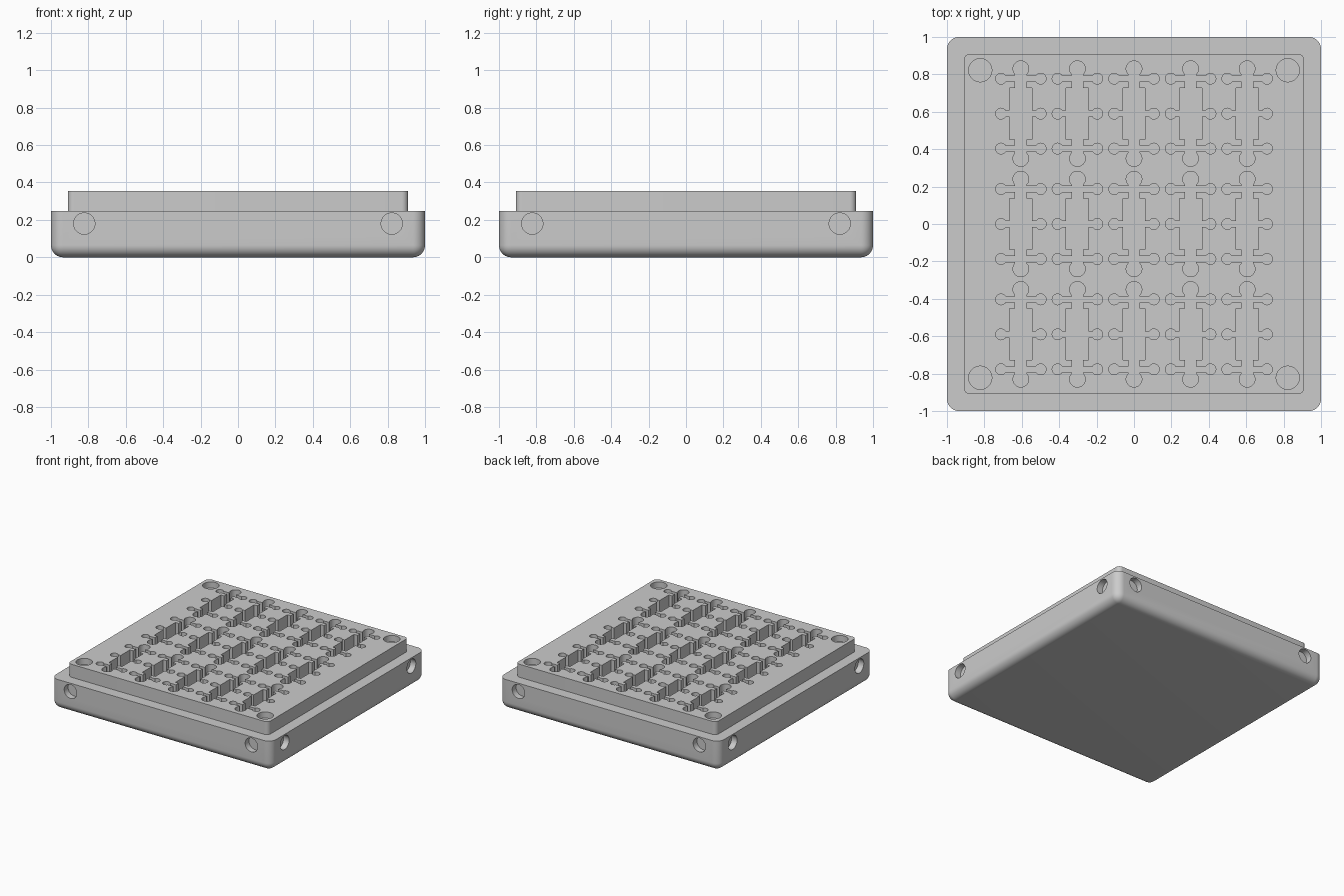
import bpy, bmesh
from math import pi, asin, acos, sin, cos
from mathutils import Matrix, Vector

cube = bpy.data.objects.get("Cube")
if cube:
    bpy.data.objects.remove(cube, do_unlink=True)

TOP, RIM = 0.355, 0.248
POCKET_DEPTH, HOLE_DEPTH = 0.2, 0.05

gray = bpy.data.materials.new("plain gray")
gray.use_nodes = True
gray.diffuse_color = (0.6, 0.6, 0.6, 1)
gray.node_tree.nodes["Principled BSDF"].inputs["Base Color"].default_value = (0.6, 0.6, 0.6, 1)


def make_object(name, bm):
    bmesh.ops.recalc_face_normals(bm, faces=bm.faces)
    mesh = bpy.data.meshes.new(name)
    bm.to_mesh(mesh)
    bm.free()
    mesh.materials.append(gray)
    obj = bpy.data.objects.new(name, mesh)
    bpy.context.collection.objects.link(obj)
    return obj


def rounded_slab(name, half, z0, z1, radius, round_bottom):
    bm = bmesh.new()
    place = Matrix.Translation((0, 0, (z0 + z1) / 2)) @ Matrix.Diagonal((2 * half, 2 * half, z1 - z0, 1))
    bmesh.ops.create_cube(bm, size=1, matrix=place)
    mid = (z0 + z1) / 2
    edges = []
    for e in bm.edges:
        a, b = e.verts
        upright = abs(a.co.z - b.co.z) > 0.01
        if upright or (round_bottom and a.co.z < mid):
            edges.append(e)
    bmesh.ops.bevel(bm, geom=edges, offset=radius, segments=10, profile=0.5, affect='EDGES')
    return make_object(name, bm)


def arc(cx, cy, r, a0, a1, n):
    return [(cx + r * cos(a0 + (a1 - a0) * i / n), cy + r * sin(a0 + (a1 - a0) * i / n)) for i in range(n + 1)]


def pocket_outline():
    """One quadrant of the knobbed slot, mirrored to the other three."""
    slot, knob, end = 0.016, 0.029, 0.042
    open_angle = pi - asin(slot / knob)
    row, body, spine, out = 0.187, 0.06, 0.03, 0.106
    q = arc(out, 0, knob, 0, open_angle, 10)
    q += [(body, slot), (body, 0.137), (spine, 0.137), (spine, row - slot)]
    q += arc(out, row, knob, -open_angle, open_angle, 20)
    q += [(spine, row + slot)]
    q += arc(0, 0.24, end, -acos(spine / end), pi / 2, 12)
    right = [(x, -y) for x, y in q[:0:-1]] + q
    return right + [(-x, y) for x, y in right[-2:0:-1]]


def boolean(target, tool, operation):
    mod = target.modifiers.new(operation.lower(), 'BOOLEAN')
    mod.operation = operation
    mod.solver = 'EXACT'
    mod.object = tool
    bpy.context.view_layer.objects.active = target
    bpy.ops.object.modifier_apply(modifier=mod.name)
    bpy.data.objects.remove(tool, do_unlink=True)


# Rounded base with a raised square deck
tray = rounded_slab("puzzle_tray", 1, 0, RIM, 0.065, True)
deck = rounded_slab("raised_deck", 0.91, 0.15, TOP, 0.035, False)
boolean(tray, deck, 'UNION')

# Grid of knobbed pockets, five across and three deep
bm = bmesh.new()
outline = pocket_outline()
for col in range(-2, 3):
    for row in range(-1, 2):
        verts = [bm.verts.new((x + col * 0.3025, y + row * 0.59, TOP - POCKET_DEPTH)) for x, y in outline]
        face = bm.faces.new(verts)
        ext = bmesh.ops.extrude_face_region(bm, geom=[face])
        moved = [v for v in ext["geom"] if isinstance(v, bmesh.types.BMVert)]
        bmesh.ops.translate(bm, verts=moved, vec=(0, 0, POCKET_DEPTH + 0.1))


def add_hole(location, normal, radius):
    turn = Vector(normal).to_track_quat('Z', 'Y').to_matrix().to_4x4()
    bmesh.ops.create_cone(bm, cap_ends=True, segments=40, radius1=radius, radius2=radius,
                          depth=2 * HOLE_DEPTH, matrix=Matrix.Translation(location) @ turn)


# Round recesses in the deck corners and near both ends of each side
for sx in (-1, 1):
    for sy in (-1, 1):
        add_hole((sx * 0.822, sy * 0.822, TOP), (0, 0, 1), 0.062)
        add_hole((sx * 0.822, sy, 0.18), (0, sy, 0), 0.057)
        add_hole((sx, sy * 0.822, 0.18), (sx, 0, 0), 0.057)
recesses = make_object("recess_cutter", bm)
recesses.hide_render = True
boolean(tray, recesses, 'DIFFERENCE')

bpy.ops.object.select_all(action='DESELECT')
tray.select_set(True)
bpy.context.view_layer.objects.active = tray
bpy.ops.object.shade_smooth_by_angle(angle=pi / 6)
